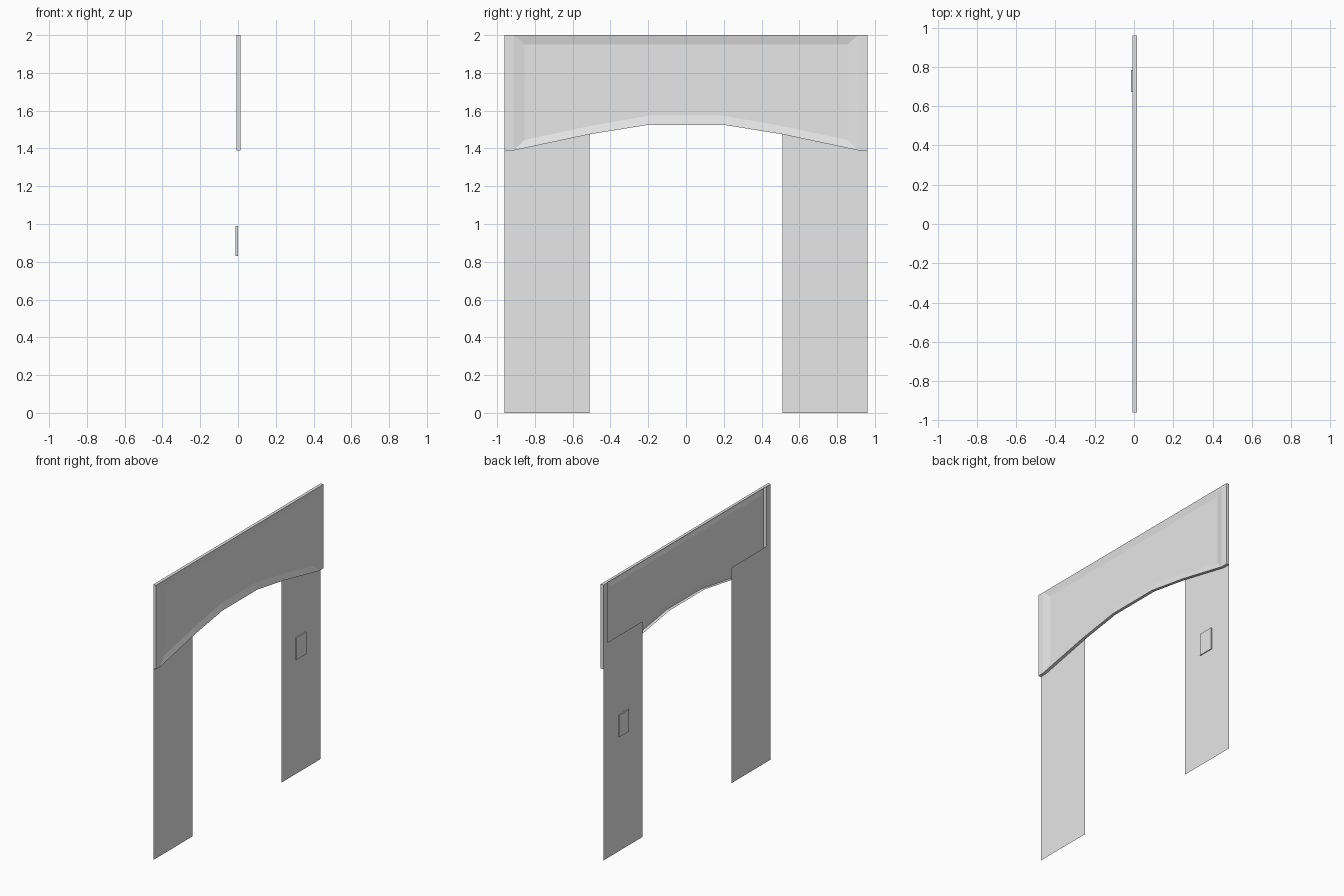
import bpy
import bmesh

cube = bpy.data.objects.get("Cube")
if cube:
    bpy.data.objects.remove(cube)

FRONT, RECESS, BACK = 0.014, 0.003, -0.008
HALF, RIM, OPENING, TOP = 0.96, 0.91, 0.51, 2.0

grey = bpy.data.materials.new("light_grey")
grey.use_nodes = True
colour = (0.8, 0.8, 0.8, 1)
grey.diffuse_color = colour
grey.node_tree.nodes["Principled BSDF"].inputs["Base Color"].default_value = colour


def finish(name, bm):
    mesh = bpy.data.meshes.new(name)
    bm.to_mesh(mesh)
    bm.free()
    mesh.materials.append(grey)
    obj = bpy.data.objects.new(name, mesh)
    bpy.context.collection.objects.link(obj)
    return obj


def box(name, low, high):
    bm = bmesh.new()
    bmesh.ops.create_cube(bm, size=1)
    for v in bm.verts:
        v.co = [(a + b) / 2 + c * (b - a) for a, b, c in zip(low, high, v.co)]
    return finish(name, bm)


def sheet(name, y0, y1, z1):
    bm = bmesh.new()
    corners = [(y0, 0), (y1, 0), (y1, z1), (y0, z1)]
    bm.faces.new([bm.verts.new((BACK, y, z)) for y, z in corners])
    return finish(name, bm)


def symmetric_loop(bm, x, half):
    points = half + [(-y, z) for y, z in reversed(half)]
    return [bm.verts.new((x, y, z)) for y, z in points]


def bridge(bm, a, b):
    n = len(a)
    for i in range(n):
        j = (i + 1) % n
        bm.faces.new((a[i], a[j], b[j], b[i]))


# Arched header: sunken face, sloped border and edge walls, open at the back
edge = [(0.2, 1.525), (OPENING, 1.475), (RIM, 1.39), (RIM, TOP)]
inner = [(0.19, 1.575), (0.5, 1.52), (0.855, 1.445), (0.855, 1.95)]
bm = bmesh.new()
back_loop = symmetric_loop(bm, BACK, edge)
front_loop = symmetric_loop(bm, FRONT, edge)
inner_loop = symmetric_loop(bm, RECESS, inner)
bridge(bm, back_loop, front_loop)
bridge(bm, front_loop, inner_loop)
bm.faces.new(inner_loop)
finish("arched_header", bm)

# End posts of the header and the flat side panels below
for side, s in (("front", -1), ("back", 1)):
    y0, y1 = sorted((s * RIM, s * HALF))
    box(side + "_header_end", (BACK, y0, 1.39), (FRONT, y1, TOP))
    y0, y1 = sorted((s * OPENING, s * HALF))
    sheet(side + "_side_panel", y0, y1, 1.565)

# Small plate set through the back side panel
box("switch_plate", (-0.014, 0.672, 0.83), (-0.001, 0.785, 0.99))
